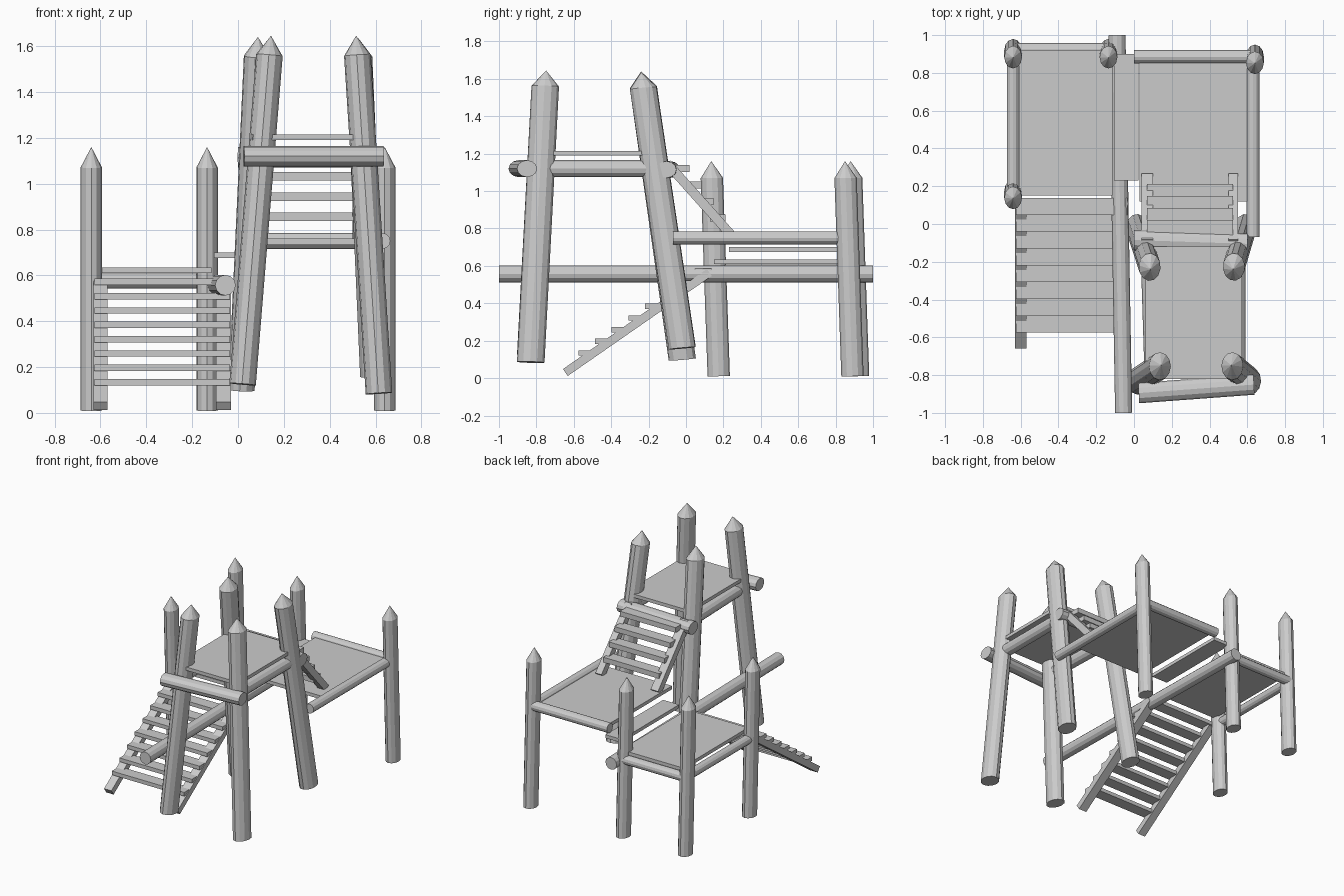
import bpy, bmesh
from math import atan2, hypot
from mathutils import Vector, Matrix

cube = bpy.data.objects.get("Cube")
if cube:
    bpy.data.objects.remove(cube, do_unlink=True)

wood = bpy.data.materials.new("grey wood")
wood.use_nodes = True
GREY = (0.6, 0.6, 0.6, 1)
wood.diffuse_color = GREY
wood.node_tree.nodes["Principled BSDF"].inputs["Base Color"].default_value = GREY


def finish(name, bm):
    mesh = bpy.data.meshes.new(name)
    bmesh.ops.recalc_face_normals(bm, faces=bm.faces)
    bm.to_mesh(mesh)
    bm.free()
    mesh.materials.append(wood)
    obj = bpy.data.objects.new(name, mesh)
    bpy.context.collection.objects.link(obj)
    return obj


def log(name, start, end, radius, point=0, stretch=1, sides=12):
    """Straight log from start to end, with an optional sharpened end, oval along y."""
    squash = Matrix.Diagonal((1, 1 / stretch, 1))
    a, b = squash @ Vector(start), squash @ Vector(end)
    axis = b - a
    length = axis.length - point
    bm = bmesh.new()
    bmesh.ops.create_cone(bm, cap_ends=True, segments=sides, radius1=radius,
                          radius2=radius, depth=length)
    bmesh.ops.translate(bm, verts=bm.verts, vec=(0, 0, length / 2))
    if point:
        cap = max(bm.faces, key=lambda f: f.calc_center_median().z)
        tip = bmesh.ops.poke(bm, faces=[cap])["verts"][0]
        tip.co.z += point
    bm.transform(Matrix.Translation(a) @ axis.to_track_quat('Z', 'Y').to_matrix().to_4x4())
    bm.transform(Matrix.Diagonal((1, stretch, 1, 1)))
    return finish(name, bm)


def box(name, x, y, z):
    """Box between pairs of limits."""
    bm = bmesh.new()
    bmesh.ops.create_cube(bm, size=1)
    for v in bm.verts:
        v.co = [lim[0] if c < 0 else lim[1] for c, lim in zip(v.co, (x, y, z))]
    return finish(name, bm)


def stringer(name, x, start, end, thick):
    """Sloping ladder side between two (y, z) points."""
    dy, dz = end[0] - start[0], end[1] - start[1]
    length = hypot(dy, dz)
    obj = box(name, (-x[1] / 2 + x[0] / 2, x[1] / 2 - x[0] / 2), (0, length), (-thick / 2, thick / 2))
    obj.data.transform(Matrix.Translation((sum(x) / 2, *start)) @ Matrix.Rotation(atan2(dz, dy), 4, 'X'))
    return obj


OVAL = 1.27

# Leaning tower posts
for name, base, tip in (
    ("front_right_tower_post", (0.02, -0.83, 0.125), (0.144, -0.748, 1.645)),
    ("front_left_tower_post", (0.615, -0.83, 0.085), (0.515, -0.748, 1.645)),
    ("back_right_tower_post", (0.015, -0.02, 0.10), (0.087, -0.24, 1.64)),
    ("back_left_tower_post", (0.59, -0.02, 0.16), (0.525, -0.24, 1.635)),
):
    log(name, base, tip, 0.058, 0.085, OVAL)

# Short platform posts
for name, x, y in (
    ("low_back_outer_post", -0.64, 0.92),
    ("low_back_inner_post", -0.135, 0.92),
    ("low_front_outer_post", -0.64, 0.175),
    ("middle_back_post", 0.64, 0.89),
):
    log(name, (x, y, 0.01), (x, y - 0.04, 1.16), 0.047, 0.09, OVAL)

# Long bearing log
log("long_beam", (-0.055, -1, 0.557), (-0.09, 1, 0.557), 0.045)

# Tower crossbars and deck
log("tower_front_bar", (0.025, -0.895, 1.12), (0.635, -0.85, 1.12), 0.045, stretch=1.2)
log("tower_back_bar", (0.0, -0.085, 1.115), (0.6, -0.105, 1.115), 0.045, stretch=1.2)
log("tower_right_bar", (0.1, -0.78, 1.12), (0.08, -0.15, 1.12), 0.045)
log("tower_left_bar", (0.545, -0.78, 1.12), (0.545, -0.15, 1.12), 0.045)
box("tower_deck", (0.062, 0.573), (-0.82, -0.12), (1.19, 1.215))

# Middle platform
log("middle_side_bar", (0.63, -0.07, 0.75), (0.63, 0.87, 0.75), 0.035)
log("middle_back_bar", (0.0, 0.885, 0.75), (0.62, 0.885, 0.75), 0.035)
box("middle_deck", (0.03, 0.61), (0.12, 0.87), (0.735, 0.76))
box("bridge_plank", (-0.105, 0.025), (0.23, 0.9), (0.675, 0.70))

# Low platform
log("low_side_bar", (-0.64, 0.17, 0.575), (-0.64, 0.9, 0.575), 0.033)
log("low_back_bar", (-0.64, 0.925, 0.575), (-0.135, 0.925, 0.575), 0.033)
box("low_deck", (-0.61, -0.115), (0.15, 0.92), (0.61, 0.635))

# Lower ladder from the ground
for side, x in (("outer", (-0.63, -0.57)), ("inner", (-0.095, -0.03))):
    stringer("low_ladder_" + side, x, (-0.645, 0.03), (0.125, 0.565), 0.045)
for i in range(8):
    y, z = -0.575 + 0.089 * i, 0.12 + 0.0625 * i
    box("low_ladder_tread", (-0.625, -0.035), (y, y + 0.089), (z, z + 0.028))

# Upper ladder from the middle platform to the tower
for side, x in (("right", (0.04, 0.10)), ("left", (0.50, 0.55))):
    stringer("high_ladder_" + side, x, (-0.1, 1.148), (0.25, 0.756), 0.05)
for i in range(4):
    y, z = 0.02 + 0.064 * i, 1.102 - 0.0885 * i
    box("high_ladder_tread", (0.07, 0.525), (y - 0.085, y), (z, z + 0.037))
